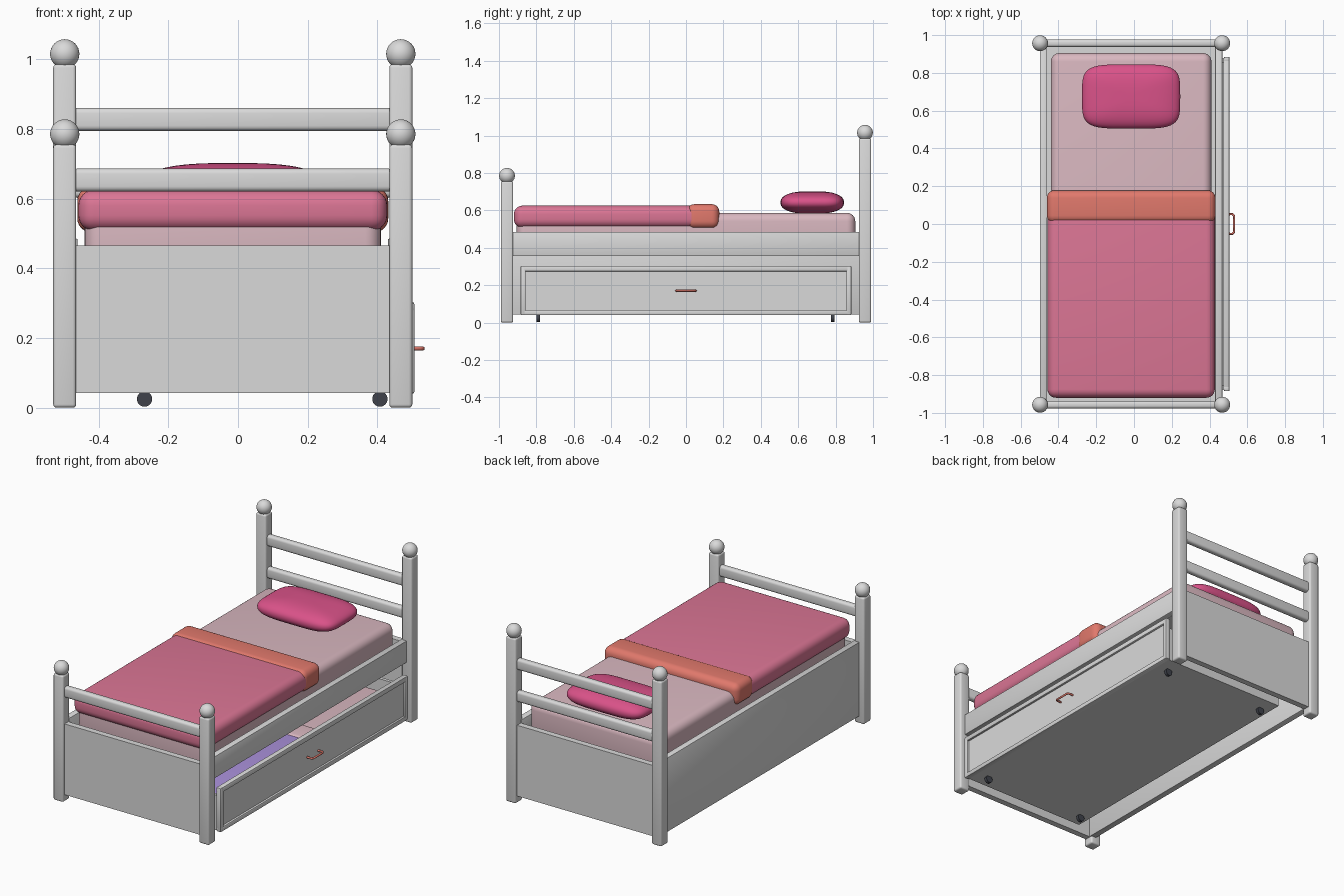
import bpy, bmesh, math
from mathutils import Vector

if "Cube" in bpy.data.objects:
    bpy.data.objects.remove(bpy.data.objects["Cube"])


def material(name, r, g, b):
    m = bpy.data.materials.new(name)
    m.diffuse_color = (r, g, b, 1)
    m.use_nodes = True
    m.node_tree.nodes["Principled BSDF"].inputs["Base Color"].default_value = m.diffuse_color
    return m


GREY = material("painted_grey", 0.70, 0.70, 0.70)
SHEET = material("pale_pink_sheet", 0.70, 0.48, 0.53)
ROSE = material("rose_blanket", 0.71, 0.18, 0.30)
CORAL = material("coral", 0.75, 0.19, 0.15)
MAGENTA = material("magenta_pillow", 0.70, 0.085, 0.25)
PURPLE = material("lilac_blanket", 0.40, 0.28, 0.70)
DARK = material("dark_caster", 0.05, 0.055, 0.07)
CX = -0.015  # centre line of the bed frame


def finish(name, bm, mat, smooth=True):
    me = bpy.data.meshes.new(name)
    bm.to_mesh(me)
    bm.free()
    ob = bpy.data.objects.new(name, me)
    bpy.context.collection.objects.link(ob)
    me.materials.append(mat)
    if smooth:
        bpy.ops.object.select_all(action='DESELECT')
        ob.select_set(True)
        bpy.context.view_layer.objects.active = ob
        bpy.ops.object.shade_smooth_by_angle(angle=math.radians(40))
    return ob


def box(name, x, y, z, mat=GREY, bevel=0.0, seg=3):
    """Box from (min, max) pairs with optionally rounded edges."""
    bm = bmesh.new()
    bmesh.ops.create_cube(bm, size=1)
    for v in bm.verts:
        v.co = [lo + (hi - lo) * (c + 0.5) for c, (lo, hi) in zip(v.co, (x, y, z))]
    if bevel:
        bmesh.ops.bevel(bm, geom=bm.edges[:], offset=bevel, segments=seg,
                        profile=0.5, affect='EDGES')
    return finish(name, bm, mat)


def ball(name, loc, r, mat=GREY):
    bm = bmesh.new()
    bmesh.ops.create_uvsphere(bm, u_segments=32, v_segments=16, radius=r)
    bmesh.ops.translate(bm, verts=bm.verts, vec=loc)
    return finish(name, bm, mat)


def pillow(name, centre, half, mat):
    """Plump cushion: rounded-rectangle outline, softly domed height."""
    power = lambda v, e: math.copysign(abs(v) ** e, v)
    bm = bmesh.new()
    bmesh.ops.create_uvsphere(bm, u_segments=48, v_segments=24, radius=1)
    for v in bm.verts:
        lat = math.asin(max(-1, min(1, v.co.z)))
        lon = math.atan2(v.co.y, v.co.x)
        ring = power(math.cos(lat), 0.7)
        v.co = Vector((centre[0] + half[0] * ring * power(math.cos(lon), 0.45),
                       centre[1] + half[1] * ring * power(math.sin(lon), 0.45),
                       centre[2] + half[2] * power(math.sin(lat), 0.9)))
    return finish(name, bm, mat)


def bed_linen(prefix, x, y, z, blanket_mat, fold_mat, pillow_mat, k=1.0):
    """Mattress, blanket, turned-down fold and pillow. z = (bottom, top)."""
    cx, top = (x[0] + x[1]) / 2, z[1]
    box(prefix + "mattress", x, y, z, SHEET, 0.045 * k, 6)
    bx = (x[0] - 0.018 * k, x[1] + 0.018 * k)
    box(prefix + "blanket", bx, (y[0] - 0.015 * k, 0.10),
        (top - 0.08 * k, top + 0.038 * k), blanket_mat, 0.045 * k, 6)
    box(prefix + "blanket_fold", (bx[0] - 0.003, bx[1] + 0.003), (0.005, 0.178),
        (top - 0.084 * k, top + 0.046 * k), fold_mat, 0.04 * k, 6)
    pillow(prefix + "pillow", (cx, 0.675, top + 0.055 * k),
           (0.26 * k, 0.17, 0.06 * k), pillow_mat)


# Four posts with ball finials
for end, py, top in (("foot", -0.957, 0.755), ("head", 0.957, 0.985)):
    for side, s in (("left", -1), ("right", 1)):
        px = CX + s * 0.482
        box(f"{end}_post_{side}", (px - 0.033, px + 0.033), (py - 0.033, py + 0.033),
            (0, top), GREY, 0.01)
        ball(f"{end}_finial_{side}", (px, py, top + 0.03), 0.042)
    # End panel between the posts
    box(f"{end}_panel", (CX - 0.46, CX + 0.46), (py - 0.018, py + 0.018), (0.042, 0.465))

# Horizontal end rails
for name, py, z in (("foot_rail", -0.957, 0.62), ("head_rail_lower", 0.957, 0.602),
                    ("head_rail_upper", 0.957, 0.794)):
    box(name, (CX - 0.46, CX + 0.46), (py - 0.02, py + 0.02), (z, z + 0.066), GREY, 0.015, 4)

# Closed left side, open right side with a top rail, and the bed base
box("left_side_panel", (-0.498, -0.46), (-0.94, 0.94), (0.042, 0.485), GREY, 0.004, 2)
box("right_side_rail", (0.43, 0.468), (-0.94, 0.94), (0.355, 0.485), GREY, 0.004, 2)
box("bed_base", (-0.465, 0.435), (-0.94, 0.94), (0.36, 0.39))

# Main bedding
bed_linen("", (-0.44, 0.41), (-0.905, 0.905), (0.38, 0.587), ROSE, CORAL, MAGENTA)

# Pull-out drawer: floor, walls and framed front
box("drawer_floor", (-0.33, 0.48), (-0.875, 0.875), (0.042, 0.06))
box("drawer_back", (-0.33, -0.31), (-0.875, 0.875), (0.06, 0.25))
for side, s in (("foot", -1), ("head", 1)):
    a, b = sorted((s * 0.855, s * 0.875))
    box(f"drawer_wall_{side}", (-0.33, 0.48), (a, b), (0.06, 0.25))
    a, b = sorted((s * 0.857, s * 0.885))
    box(f"drawer_frame_{side}", (0.476, 0.506), (a, b), (0.04, 0.303), GREY, 0.006, 2)
box("drawer_front", (0.474, 0.494), (-0.88, 0.88), (0.042, 0.30))
for part, z in (("top", (0.273, 0.303)), ("bottom", (0.04, 0.068))):
    box(f"drawer_frame_{part}", (0.476, 0.506), (-0.885, 0.885), z, GREY, 0.006, 2)

# Bedding inside the drawer
bed_linen("trundle_", (-0.28, 0.44), (-0.83, 0.84), (0.06, 0.20),
          PURPLE, SHEET, PURPLE, 0.8)

# Drawer handle: a bent rod
curve = bpy.data.curves.new("drawer_handle", 'CURVE')
curve.dimensions = '3D'
curve.bevel_depth = 0.006
curve.bevel_resolution = 3
curve.use_fill_caps = True
path = [(0.492, -0.052), (0.522, -0.052), (0.53, -0.042),
        (0.53, 0.042), (0.522, 0.052), (0.492, 0.052)]
spline = curve.splines.new('POLY')
spline.points.add(len(path) - 1)
for p, (hx, hy) in zip(spline.points, path):
    p.co = (hx, hy, 0.17, 1)
curve.materials.append(CORAL)
bpy.context.collection.objects.link(bpy.data.objects.new("drawer_handle", curve))

# Drawer casters
for i, (wx, wy) in enumerate((x, y) for x in (-0.268, 0.407) for y in (-0.79, 0.785)):
    bm = bmesh.new()
    bmesh.ops.create_cone(bm, cap_ends=True, segments=24, radius1=0.022,
                          radius2=0.022, depth=0.018)
    for v in bm.verts:
        v.co = Vector((wx + v.co.x, wy + v.co.z, 0.025 + v.co.y))
    bmesh.ops.recalc_face_normals(bm, faces=bm.faces)
    finish(f"caster_{i + 1}", bm, DARK)
